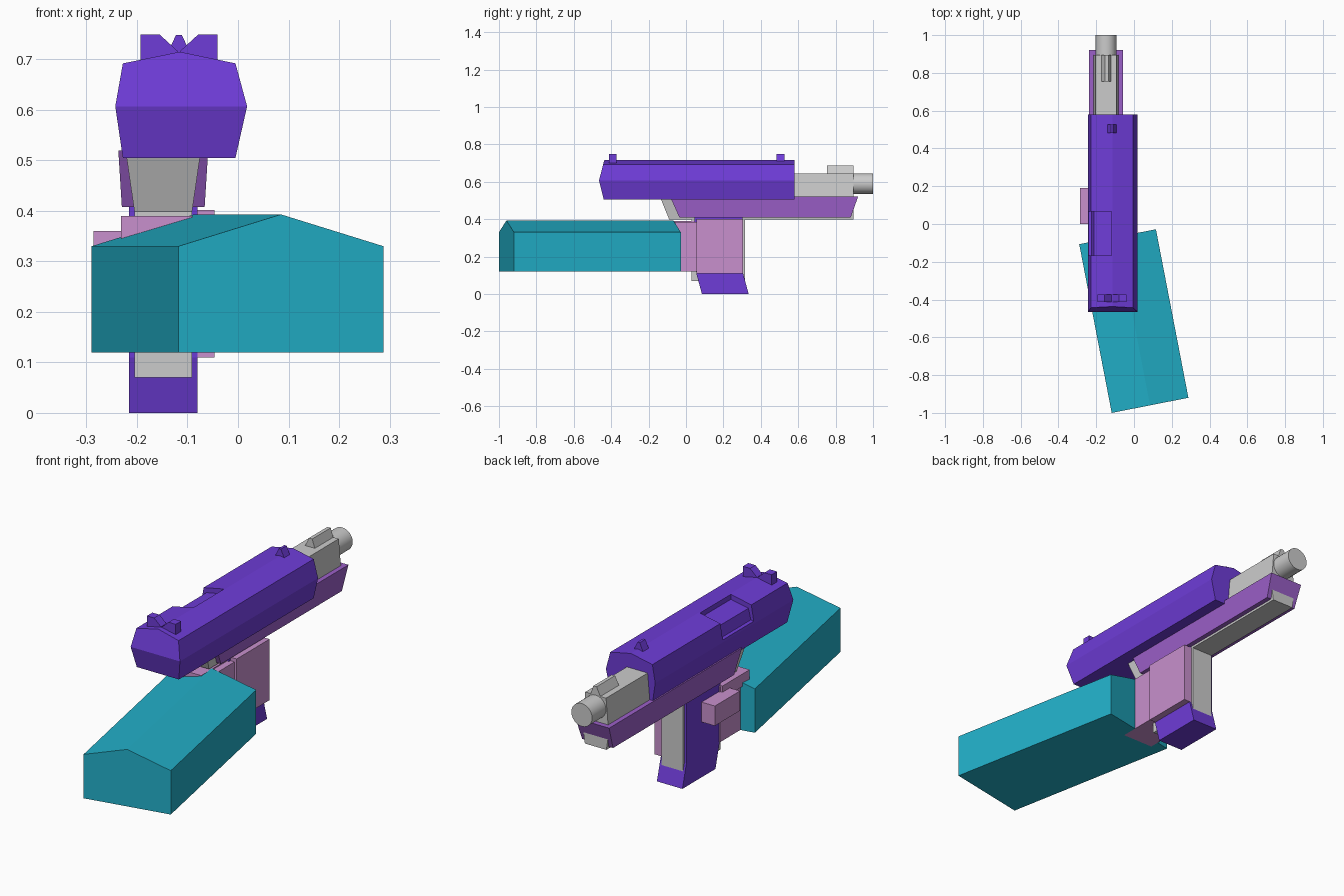
import bpy, bmesh, math

if "Cube" in bpy.data.objects:
    bpy.data.objects.remove(bpy.data.objects["Cube"])

def material(name, rgb):
    m = bpy.data.materials.new(name)
    m.diffuse_color = (*rgb, 1)
    m.use_nodes = True
    m.node_tree.nodes["Principled BSDF"].inputs["Base Color"].default_value = m.diffuse_color
    return m

VIOLET = material("violet", (0.156, 0.045, 0.68))
PURPLE = material("purple", (0.33, 0.115, 0.58))
PINK = material("pink", (0.58, 0.28, 0.61))
TEAL = material("teal", (0.016, 0.43, 0.58))
CX = -0.148   # centre of frame, grip and barrel
SX = -0.115   # centre of slide

def loft(name, a, b, mat=None, cap_split=None):
    """Join two matching rings of points into a closed solid."""
    bm = bmesh.new()
    va = [bm.verts.new(p) for p in a]
    vb = [bm.verts.new(p) for p in b]
    n = len(va)
    for i in range(n):
        j = (i + 1) % n
        bm.faces.new((va[i], va[j], vb[j], vb[i]))
    for part in cap_split or [range(n)]:
        bm.faces.new([va[i] for i in part])
    bm.faces.new(vb)
    bmesh.ops.recalc_face_normals(bm, faces=bm.faces)
    me = bpy.data.meshes.new(name)
    bm.to_mesh(me)
    bm.free()
    ob = bpy.data.objects.new(name, me)
    bpy.context.collection.objects.link(ob)
    if mat:
        me.materials.append(mat)
    return ob

def along_y(name, xz, y0, y1, mat=None):
    return loft(name, [(x, y0, z) for x, z in xz], [(x, y1, z) for x, z in xz], mat)

def side_profile(name, yzw, mat=None, cx=CX):
    """Side outline (y, z, half width) mirrored about cx."""
    return loft(name, [(cx - w, y, z) for y, z, w in yzw],
                [(cx + w, y, z) for y, z, w in yzw], mat)

def box(name, x, y, z, mat=None):
    return along_y(name, [(x[0], z[0]), (x[1], z[0]), (x[1], z[1]), (x[0], z[1])], y[0], y[1], mat)

# Slide: seven-sided section with a creased rear end
section = [(-0.228, 0.505, -0.44), (-0.005, 0.505, -0.44), (0.018, 0.607, -0.465),
           (-0.005, 0.692, -0.443), (-0.115, 0.715, -0.437), (-0.228, 0.692, -0.443),
           (-0.243, 0.607, -0.465)]
slide = loft("slide", [(x, y, z) for x, z, y in section],
             [(x, 0.58, z) for x, z, y in section], VIOLET,
             cap_split=[(0, 1, 2, 6), (6, 2, 3, 4, 5)])

# Ejection port cut into the upper left of the slide
cutter = along_y("port_cutter", [(-0.12, 0.74), (-0.12, 0.69), (-0.213, 0.672),
                                 (-0.226, 0.62), (-0.27, 0.612), (-0.27, 0.74)],
                 -0.168, 0.066, VIOLET)
cutter.hide_render = True
mod = slide.modifiers.new("port", 'BOOLEAN')
mod.operation = 'DIFFERENCE'
mod.solver = 'EXACT'
mod.object = cutter
bpy.context.view_layer.objects.active = slide
bpy.ops.object.modifier_apply(modifier="port")
bpy.data.objects.remove(cutter)

# Sights on the slide
for side, label in ((-1, "left"), (1, "right")):
    pts = [(0.076, 0.69), (0.076, 0.749), (0.038, 0.749), (0.002, 0.716), (0.002, 0.70)]
    along_y("rear_sight_" + label, [(SX - 0.002 + side * x, z) for x, z in pts],
            -0.413, -0.372, VIOLET)
along_y("front_sight", [(SX - 0.03, 0.7), (SX + 0.026, 0.7), (SX + 0.004, 0.748),
                        (SX - 0.008, 0.748)], 0.483, 0.526, VIOLET)

# Barrel housing, muzzle and barrel rib
along_y("barrel_housing", [(CX - 0.067, 0.51), (CX + 0.067, 0.51), (CX + 0.055, 0.645),
                           (CX - 0.055, 0.645)], 0.5, 0.895)
bpy.ops.mesh.primitive_cylinder_add(vertices=24, radius=0.055, depth=0.2,
                                    location=(CX, 0.9, 0.59), rotation=(math.pi / 2, 0, 0))
bpy.context.object.name = "muzzle"
bpy.ops.object.shade_smooth_by_angle(angle=math.radians(40))
along_y("barrel_rib", [(CX - 0.03, 0.635), (CX + 0.03, 0.635), (CX + 0.012, 0.686),
                       (CX - 0.005, 0.686)], 0.755, 0.895)

# Frame shell and its grey core
side_profile("frame", [(-0.085, 0.52, 0.089), (0.92, 0.52, 0.089),
                       (0.88, 0.408, 0.082), (-0.035, 0.408, 0.082)], PURPLE)
side_profile("frame_core", [(-0.137, 0.515, 0.074), (0.895, 0.515, 0.074),
                            (0.895, 0.398, 0.057), (-0.09, 0.398, 0.057)])

# Grip with flared base, and the grey strip through it
side_profile("grip", [(y, z, 0.0675) for y, z in
                      [(0.045, 0.42), (0.303, 0.42), (0.305, 0.11), (0.335, 0),
                       (0.085, 0), (0.055, 0.11)]], VIOLET)
box("grip_strip", (CX - 0.057, CX + 0.057), (0.03, 0.315), (0.07, 0.41))

# Hand: palm, web, fingers and thumb
box("palm", (-0.222, -0.058), (-0.14, 0.06), (0.12, 0.385), PINK)
box("web", (-0.232, -0.09), (-0.15, 0.055), (0.33, 0.39), PINK)
box("fingers", (-0.09, -0.047), (0.057, 0.306), (0.11, 0.402), PINK)
box("thumb", (-0.286, -0.2), (0, 0.19), (0.265, 0.36), PINK)

# Forearm: angled prism with a ridged top
def arm_ring(left, right):
    mid = [(p + q) / 2 for p, q in zip(left, right)]
    return [(*left, 0.12), (*right, 0.12), (*right, 0.33), (*mid, 0.393), (*left, 0.33)]

loft("forearm", arm_ring((-0.118, -1.0), (0.288, -0.92)),
     arm_ring((-0.29, -0.107), (0.116, -0.028)), TEAL)
